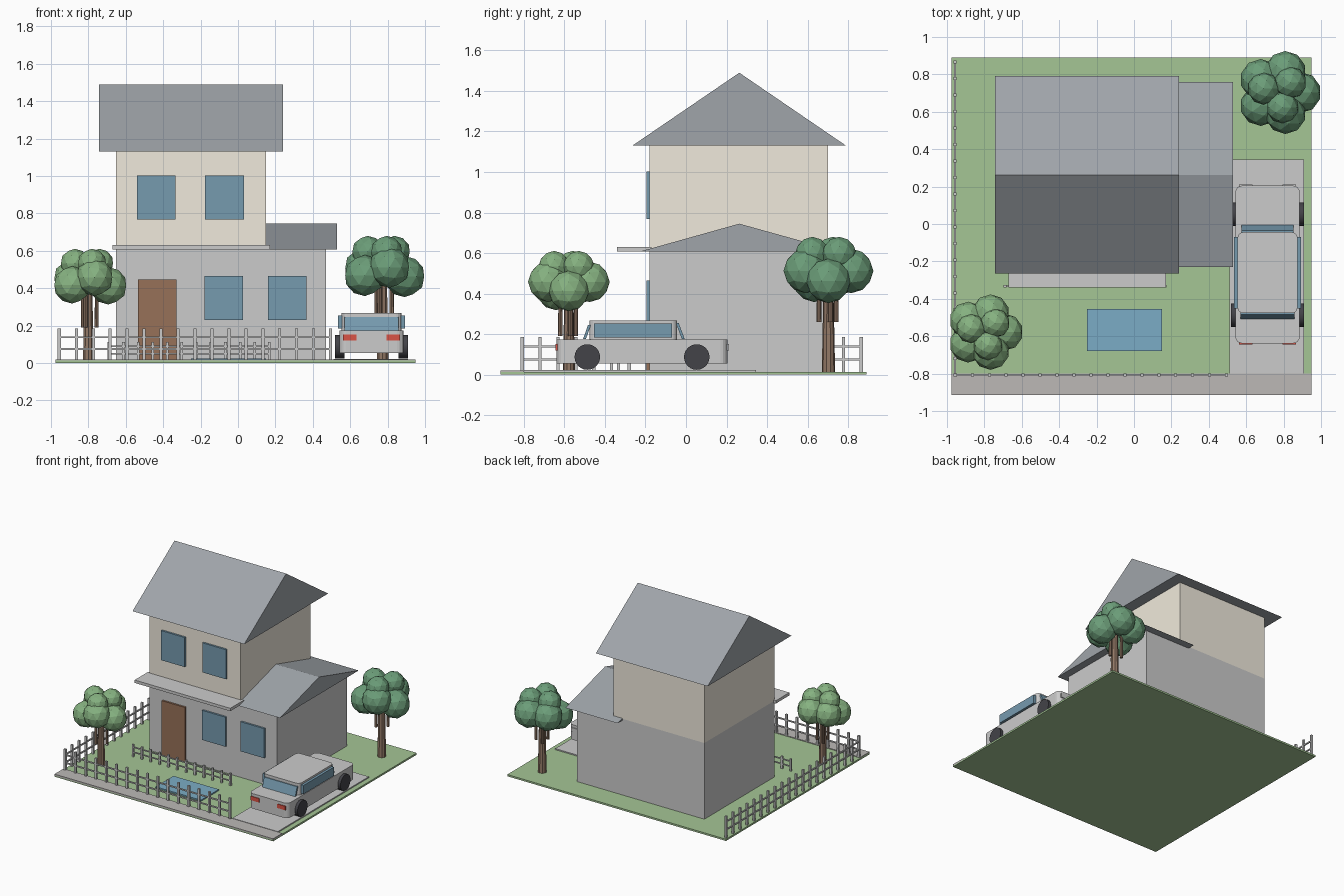
import bpy, bmesh
from math import radians, cos, sin, pi
from mathutils import Matrix

if "Cube" in bpy.data.objects:
    bpy.data.objects.remove(bpy.data.objects["Cube"])


def mat(name, r, g, b):
    m = bpy.data.materials.new(name)
    m.diffuse_color = (r ** 2.2, g ** 2.2, b ** 2.2, 1)
    m.use_nodes = True
    m.node_tree.nodes["Principled BSDF"].inputs["Base Color"].default_value = m.diffuse_color
    return m


GRASS = mat("grass", .64, .77, .58)
PAVING = mat("paving", .73, .72, .71)
CREAM = mat("cream", .94, .915, .86)
SLATE = mat("slate", .62, .64, .66)
GLASS = mat("glass", .46, .60, .68)
WATER = mat("water", .48, .67, .77)
WOOD = mat("wood", .59, .44, .35)
BARK = mat("bark", .57, .47, .40)
LEAF_A = mat("light_leaf", .52, .69, .50)
LEAF_B = mat("dark_leaf", .42, .61, .47)
RED = mat("red", .85, .33, .28)
RUBBER = mat("rubber", .27, .27, .29)


def finish(name, bm, m=None):
    me = bpy.data.meshes.new(name)
    bmesh.ops.recalc_face_normals(bm, faces=bm.faces)
    bm.to_mesh(me)
    bm.free()
    ob = bpy.data.objects.new(name, me)
    bpy.context.collection.objects.link(ob)
    if m:
        me.materials.append(m)
    return ob


def add_box(bm, x0, x1, y0, y1, z0, z1):
    mx = Matrix.Translation(((x0 + x1) / 2, (y0 + y1) / 2, (z0 + z1) / 2))
    mx = mx @ Matrix.Diagonal((x1 - x0, y1 - y0, z1 - z0, 1))
    return bmesh.ops.create_cube(bm, size=1, matrix=mx)["verts"]


def box(name, *dims, m=None, corner=0):
    bm = bmesh.new()
    add_box(bm, *dims)
    if corner:  # round the upright edges
        up = [e for e in bm.edges
              if abs(e.verts[0].co.z - e.verts[1].co.z) > 1e-4]
        bmesh.ops.bevel(bm, geom=up, offset=corner, segments=4,
                        profile=.5, affect='EDGES')
    return finish(name, bm, m)


def prism(name, profile, x0, x1, m=None):
    # a (y, z) outline extruded along x
    bm = bmesh.new()
    f = bm.faces.new([bm.verts.new((x0, y, z)) for y, z in profile])
    ext = bmesh.ops.extrude_face_region(bm, geom=[f])["geom"]
    bmesh.ops.translate(bm, vec=(x1 - x0, 0, 0),
                        verts=[v for v in ext if isinstance(v, bmesh.types.BMVert)])
    return finish(name, bm, m)


def fence(name, start, end, count, top, rails, w=.016):
    # posts between two points, joined by rails
    bm = bmesh.new()
    (xa, ya), (xb, yb) = start, end
    h = w / 2
    for i in range(count):
        t = i / (count - 1)
        x, y = xa + (xb - xa) * t, ya + (yb - ya) * t
        add_box(bm, x - h, x + h, y - h, y + h, .01, top)
    q = h * .6
    for z in rails:
        add_box(bm, xa - q, xb + q, ya - q, yb + q, z - q, z + q)
    return finish(name, bm)


# Plot
box("lawn", -.975, .95, -.915, .89, 0, .014, m=GRASS)
box("pavement", -.975, .95, -.915, -.80, .008, .02, m=PAVING)
box("driveway", .51, .91, -.80, .345, .008, .023)
box("pool", -.25, .15, -.68, -.455, .01, .024, m=WATER)

# House
box("lower_walls", -.652, .47, -.18, .70, .01, .62)
box("upper_walls", -.652, .15, -.18, .70, .62, 1.13, m=CREAM)
prism("main_roof", [(-.265, 1.13), (.79, 1.13), (.263, 1.49)], -.743, .24, SLATE)
prism("side_roof", [(-.23, .607), (.76, .607), (.263, .745)], .07, .53, SLATE)
box("porch_canopy", -.672, .17, -.34, -.17, .607, .63)
box("door", -.535, -.33, -.195, -.17, .014, .447, m=WOOD)
for i, (x, z) in enumerate([(-.54, .768), (-.176, .768), (-.18, .23), (.16, .23)]):
    box(f"window_{i + 1}", x, x + .207, -.195, -.17, z, z + .235, m=GLASS)

# Fences
fence("front_fence", (-.955, -.808), (.495, -.808), 17, .185, (.075, .138))
fence("side_fence", (-.957, -.808), (-.957, .865), 20, .185, (.075, .138))
fence("porch_railing", (-.69, -.333), (.167, -.333), 12, .112, (.05, .09), .014)

# Car
CX = .714
box("car_body", CX - .172, CX + .172, -.638, .205, .055, .174, corner=.035)
box("car_cabin", CX - .16, CX + .16, -.477, -.044, .17, .268, corner=.03)
prism("windscreen", [(-.05, .255), (-.036, .255), (-.006, .175), (-.02, .175)],
      CX - .14, CX + .14, GLASS)
prism("rear_screen", [(-.47, .245), (-.484, .245), (-.508, .175), (-.494, .175)],
      CX - .145, CX + .145, GLASS)
for side, s in (("left", -1), ("right", 1)):
    a, b = sorted((CX + s * .158, CX + s * .18))
    box(f"{side}_side_glass", a, b, -.453, -.07, .184, .253, m=GLASS)
    a, b = sorted((CX + s * .08, CX + s * .152))
    box(f"{side}_tail_light", a, b, -.643, -.62, .12, .152, m=RED)
    box(f"{side}_head_light", a, b, .19, .211, .12, .152)
    for end, y in (("rear", -.487), ("front", .053)):
        bm = bmesh.new()
        bmesh.ops.create_cone(
            bm, cap_ends=True, segments=24, radius1=.063, radius2=.063, depth=.05,
            matrix=Matrix.Translation((CX + s * .17, y, .087))
            @ Matrix.Rotation(pi / 2, 4, 'Y'))
        wheel = finish(f"{side}_{end}_wheel", bm, RUBBER)
        for p in wheel.data.polygons:
            p.use_smooth = len(p.vertices) == 4
        wheel.data.set_sharp_from_angle(angle=radians(40))


# Trees
def tree(name, x, y, k, mid, branch_z, leaf):
    bm = bmesh.new()
    top = mid + .02
    bmesh.ops.create_cone(bm, cap_ends=True, segments=10, radius1=.03 * k,
                          radius2=.021 * k, depth=top - .01,
                          matrix=Matrix.Translation((x, y, (top + .01) / 2)))
    for a in (10, 130, 250):  # upright side branches
        a = radians(a)
        bmesh.ops.create_cone(
            bm, cap_ends=True, segments=8, radius1=.011 * k, radius2=.009 * k,
            depth=top - branch_z,
            matrix=Matrix.Translation((x + .045 * k * cos(a), y + .045 * k * sin(a),
                                       (top + branch_z) / 2)))
    finish(f"{name}_trunk", bm, BARK)

    bm = bmesh.new()
    # wide ring of five clumps, then three small ones above
    blobs = [(72 * i, .107, .1, dz)
             for i, dz in enumerate((-.025, .02, .015, -.02, .02))]
    blobs += [(a, .075, .078, .095) for a in (40, 165, 285)]
    for a, d, r, dz in blobs:
        a = radians(a)
        bmesh.ops.create_icosphere(
            bm, subdivisions=2, radius=r * k,
            matrix=Matrix.Translation((x + d * k * cos(a), y + d * k * sin(a),
                                       mid + dz * k)))
    finish(f"{name}_leaves", bm, leaf)


tree("front_tree", -.80, -.578, 1, .438, .19, LEAF_A)
tree("back_tree", .773, .703, 1.1, .49, .26, LEAF_B)
